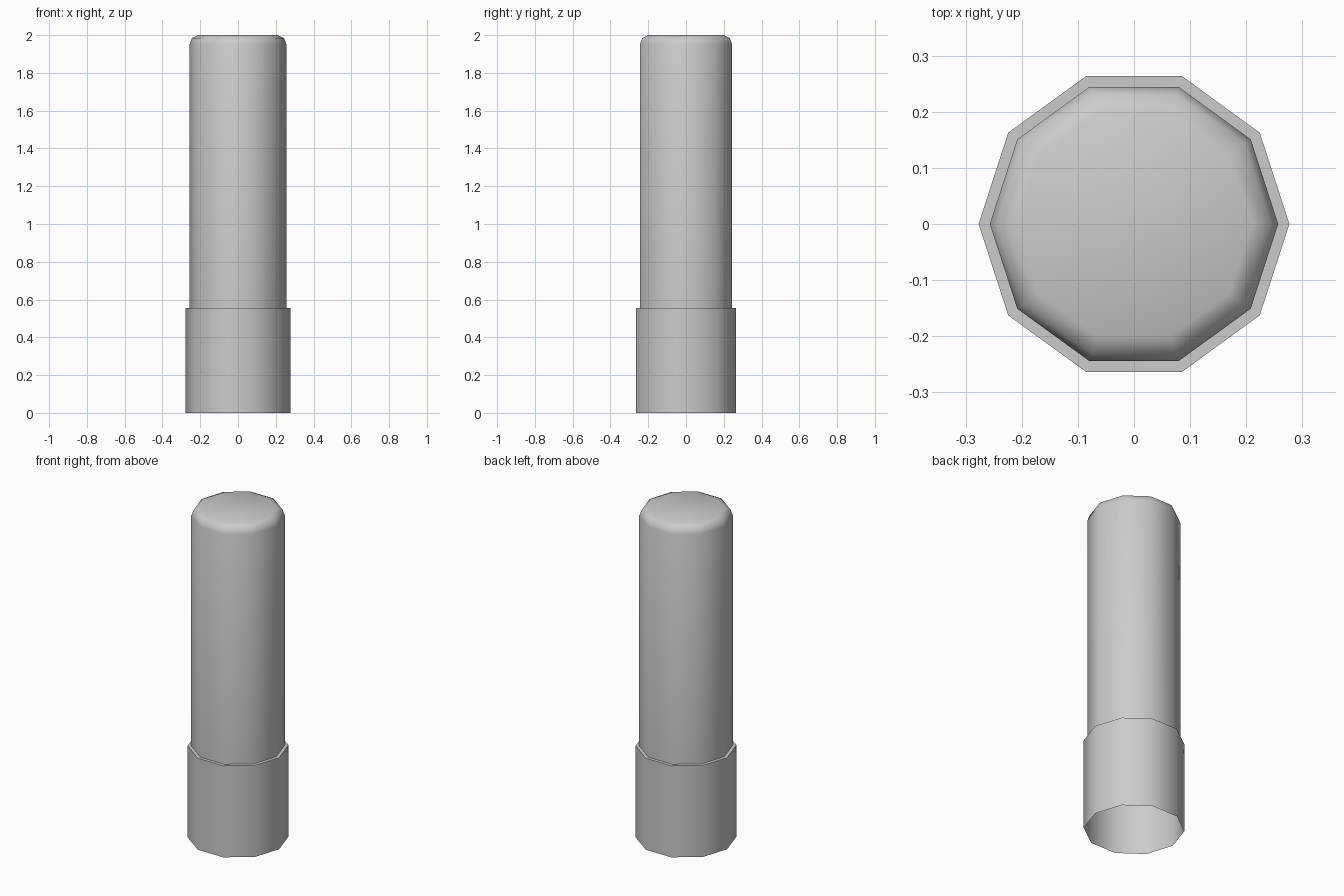
import bpy, bmesh
from math import cos, sin, pi, radians

if "Cube" in bpy.data.objects:
    bpy.data.objects.remove(bpy.data.objects["Cube"])

SIDES = 10

def lathe(name, profile, cap_top=False):
    # Sweep a (radius, z) profile round z as a ten-sided shell
    bm = bmesh.new()
    rings = [[bm.verts.new((r * cos(2 * pi * i / SIDES), r * sin(2 * pi * i / SIDES), z))
              for i in range(SIDES)] for r, z in profile]
    for a, b in zip(rings, rings[1:]):
        for i in range(SIDES):
            j = (i + 1) % SIDES
            bm.faces.new((a[i], a[j], b[j], b[i]))
    if cap_top:
        bm.faces.new(rings[-1])
    mesh = bpy.data.meshes.new(name)
    bm.to_mesh(mesh)
    bm.free()
    obj = bpy.data.objects.new(name, mesh)
    bpy.context.collection.objects.link(obj)
    bpy.ops.object.select_all(action='DESELECT')
    obj.select_set(True)
    bpy.context.view_layer.objects.active = obj
    bpy.ops.object.shade_smooth_by_angle(angle=radians(50))
    return obj

# Open-bottomed sleeve, narrow ledge, and shaft with a rounded top
lathe("sleeved_shaft", [
    (0.277, 0.0), (0.277, 0.555), (0.257, 0.555),
    (0.257, 1.95), (0.244, 1.984), (0.21, 2.0),
], cap_top=True)
